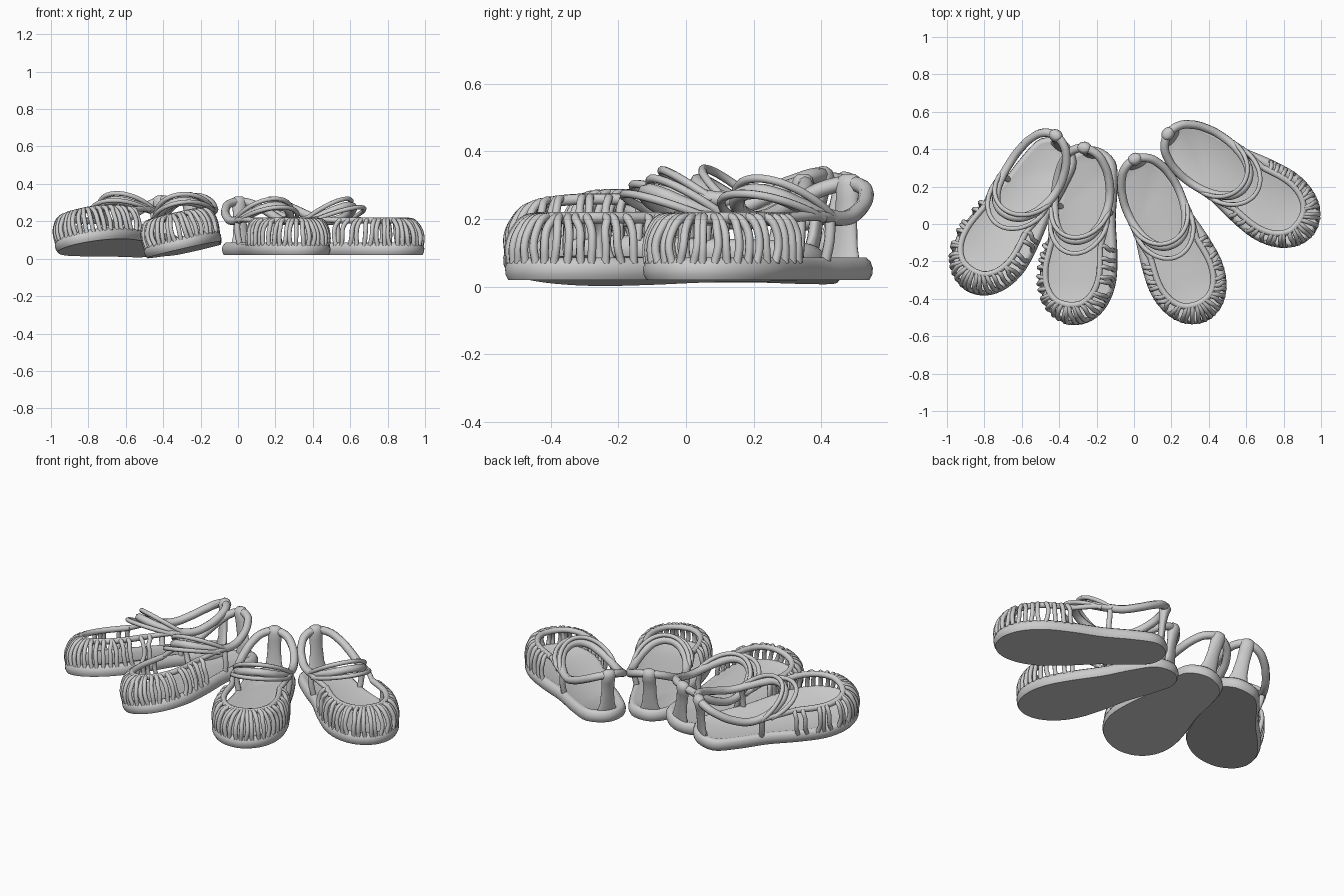
import bpy, bmesh, math, random
from mathutils import Matrix, Vector, Euler

random.seed(4)
if "Cube" in bpy.data.objects:
    bpy.data.objects.remove(bpy.data.objects["Cube"])

grey = bpy.data.materials.new("light_grey")
grey.use_nodes = True
grey.diffuse_color = (0.6, 0.6, 0.6, 1)
grey.node_tree.nodes["Principled BSDF"].inputs["Base Color"].default_value = (0.6, 0.6, 0.6, 1)

# Half outline of the sole, toe to heel, mirrored into a closed loop
HALF = [(0, -.488), (.105, -.452), (.177, -.36), (.207, -.23), (.192, -.07),
        (.16, .1), (.147, .27), (.115, .41), (0, .47)]
LOOP = [Vector(p) for p in HALF] + [Vector((-x, y)) for x, y in HALF[-2:0:-1]]


def rim(u):
    """Smooth point on the closed outline, u = 0 at the toe, 0.5 at the heel."""
    n = len(LOOP)
    f = (u % 1) * n
    i = int(f)
    t = f - i
    a, b, c, d = (LOOP[(i + k) % n] for k in (-1, 0, 1, 2))
    return 0.5 * (2 * b + (c - a) * t + (2 * a - 5 * b + 4 * c - d) * t * t
                  + (3 * b - a - 3 * c + d) * t ** 3)


def at(u, inset, z):
    """Outline point moved inward by inset, at height z."""
    tangent = (rim(u + .003) - rim(u - .003)).normalized()
    p = rim(u) + Vector((-tangent.y, tangent.x)) * inset
    return Vector((p.x, p.y, z))


def collar_inset(u):
    """The collar sits further in at the toe than at the sides."""
    return .056 + .046 * math.exp(-(u / .12) ** 2)


def finish(ob, matrix):
    bpy.ops.object.select_all(action='DESELECT')
    ob.select_set(True)
    bpy.context.view_layer.objects.active = ob
    if ob.type == 'CURVE':
        bpy.ops.object.convert(target='MESH')
        ob = bpy.context.object
    bpy.ops.object.shade_smooth_by_angle(angle=math.radians(50))
    ob.matrix_world = matrix


def tubes(name, paths, radius, matrix, closed=False):
    """Rounded straps along one or more paths."""
    cu = bpy.data.curves.new(name, 'CURVE')
    cu.dimensions = '3D'
    cu.bevel_depth = radius
    cu.bevel_resolution = 2
    cu.resolution_u = 5
    cu.use_fill_caps = True
    cu.materials.append(grey)
    for path in paths:
        sp = cu.splines.new('BEZIER')
        sp.bezier_points.add(len(path) - 1)
        sp.use_cyclic_u = closed
        for bp, co in zip(sp.bezier_points, path):
            bp.co = co
            bp.handle_left_type = bp.handle_right_type = 'AUTO'
    ob = bpy.data.objects.new(name, cu)
    bpy.context.collection.objects.link(ob)
    finish(ob, matrix)


def loft(name, rings, matrix):
    """Skin closed rings of points and cap both ends."""
    bm = bmesh.new()
    vs = [[bm.verts.new(p) for p in ring] for ring in rings]
    n = len(vs[0])
    for a, b in zip(vs, vs[1:]):
        for i in range(n):
            bm.faces.new((a[i], a[(i + 1) % n], b[(i + 1) % n], b[i]))
    bm.faces.new(vs[0][::-1])
    bm.faces.new(vs[-1])
    bmesh.ops.recalc_face_normals(bm, faces=bm.faces)
    me = bpy.data.meshes.new(name)
    bm.to_mesh(me)
    bm.free()
    me.materials.append(grey)
    ob = bpy.data.objects.new(name, me)
    bpy.context.collection.objects.link(ob)
    finish(ob, matrix)


def sandal(tag, matrix):
    # Flat-bottomed sole with a rounded wall
    wall = [(.008, 0), (0, .015), (-.002, .035), (.005, .055), (.018, .066), (.034, .064), (.045, .058)]
    loft(tag + "_sole", [[at(i / 64, d, z) for i in range(64)] for d, z in wall], matrix)

    # Gathered ribs around the toe, leaning unevenly
    ribs = []
    for k in range(-13, 14):
        u = k * .0192 + random.uniform(-.003, .003)
        top = u + random.uniform(-.009, .009)
        mid = (u + top) / 2 + random.uniform(-.004, .004)
        c = collar_inset(u)
        ribs.append([at(u, .012, .05), at(mid, .009, .1), at(mid, .28 * c, .148),
                     at(top, .6 * c, .18), at(top, c, .188)])
    tubes(tag + "_toe_ribs", ribs, .0125, matrix)

    # Collar holding the rib tops
    collar = [at(u, collar_inset(u), .184) for u in (k * .0255 for k in range(-10, 11))]
    tubes(tag + "_collar", [collar], .017, matrix)

    # Ankle loop: high at the heel, low at the sides, raised over the instep
    loop = []
    for k in range(16):
        a = math.tau * k / 16
        s, c = math.sin(a), math.cos(a)
        lift = .103 * c ** 1.5 if c > 0 else .08 * c * c
        loop.append(Vector((.15 * math.copysign(abs(s) ** .88, s), .207 + .248 * c, .182 + lift)))
    tubes(tag + "_ankle_loop", [loop], .023, matrix, closed=True)

    # Two thin instep straps arched between the collar ends
    straps = []
    for front, peak, back in ((-.11, .255, .09), (-.025, .3, .15)):
        straps.append([Vector((.158 * math.sin(t), back + (front - back) * math.cos(t),
                               .18 + (peak - .18) * math.cos(t)))
                       for t in (math.pi / 2 * j / 5 for j in range(-5, 6))])
    tubes(tag + "_instep_straps", straps, .0125, matrix)

    # Side posts and the rear rails joining collar to ankle loop
    posts, rails = [], []
    for s in (-1, 1):
        posts.append([Vector((s * .135, .13, .05)), Vector((s * .148, .135, .12)),
                      Vector((s * .147, .14, .19))])
        rails.append([at(s * .255, collar_inset(.255), .184), Vector((s * .152, .06, .19)),
                      Vector((s * .15, .2, .185)), Vector((s * .135, .33, .225))])
    tubes(tag + "_side_posts", posts, .016, matrix)
    tubes(tag + "_side_rails", rails, .015, matrix)

    # Heel tab rising from the sole and wrapping over the ankle loop
    path = [(.425, .05, .06, .02), (.435, .1, .044, .02), (.442, .18, .037, .02),
            (.45, .24, .038, .026), (.457, .28, .04, .034), (.457, .304, .034, .026),
            (.457, .313, .02, .014)]
    loft(tag + "_heel_tab", [[Vector((w * math.cos(t), y + d * math.sin(t), z))
                              for t in (math.tau * j / 16 for j in range(16))]
                             for y, z, w, d in path], matrix)


# Four sandals: position, then pitch, sideways roll and turn in degrees
LAYOUT = {"far_right": (-.624, .047, .051, -2.5, -13, -33),
          "inner_right": (-.262, -.055, .047, 0, -13, -7.5),
          "inner_left": (.187, -.073, .02, 0, 0, 23.5),
          "far_left": (.561, .226, .02, 0, 0, 56)}
for tag, (x, y, z, *angles) in LAYOUT.items():
    turn = Euler([math.radians(a) for a in angles]).to_matrix().to_4x4()
    sandal(tag + "_sandal", Matrix.Translation((x, y, z)) @ turn)
